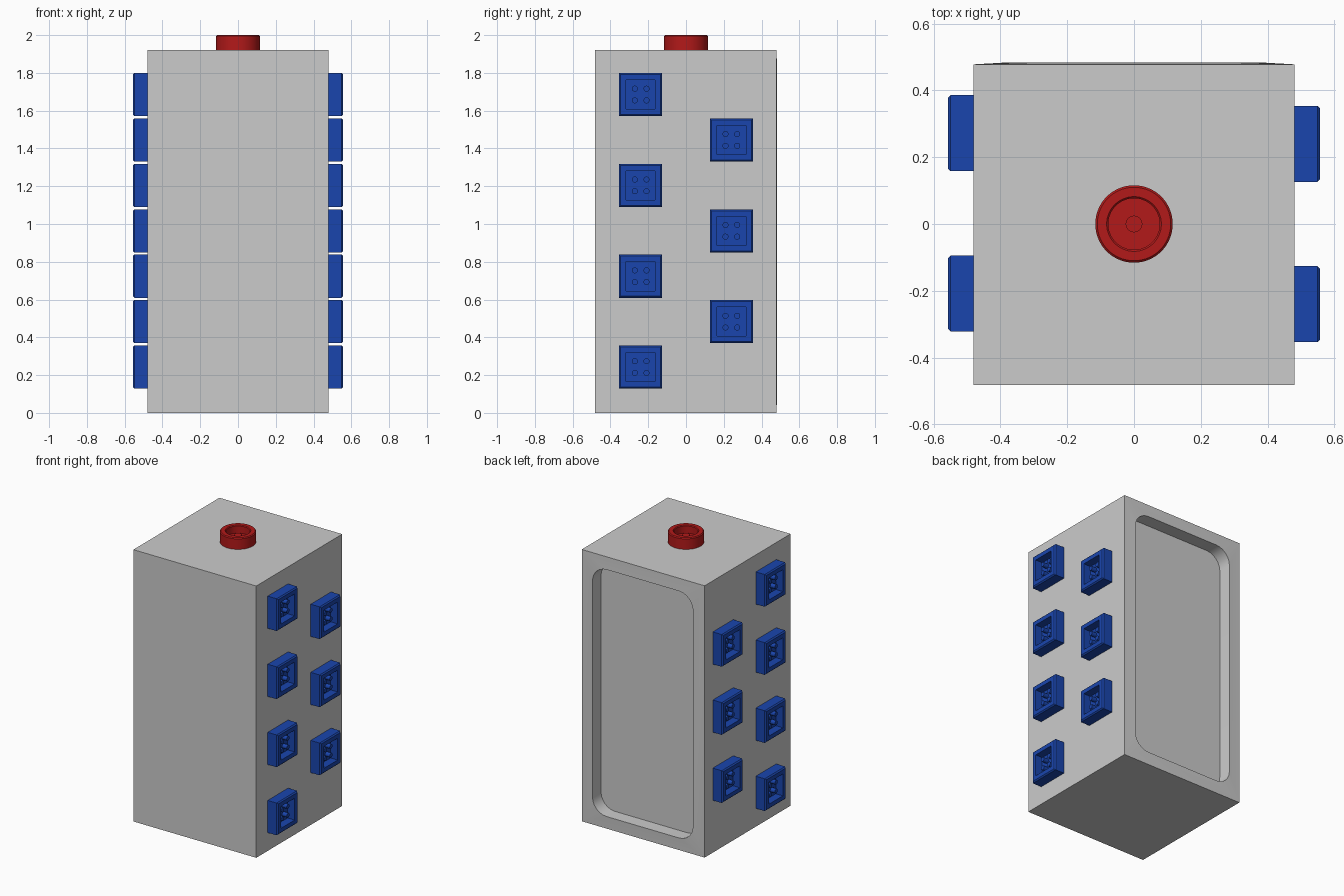
import bpy, bmesh, math
from mathutils import Vector

if "Cube" in bpy.data.objects:
    bpy.data.objects.remove(bpy.data.objects["Cube"])

W, H = 0.48, 1.92            # half width and height of the box
FRONT, BACK, RIM = -0.482, 0.478, 0.483


def material(name, rgb):
    m = bpy.data.materials.new(name)
    m.diffuse_color = (*rgb, 1)
    m.use_nodes = True
    m.node_tree.nodes["Principled BSDF"].inputs["Base Color"].default_value = m.diffuse_color
    return m


def lathe(bm, profile, sides, offset=(0, 0)):
    """Loft (radius, height) rings round z, capped at both ends."""
    k = math.sqrt(2) if sides == 4 else 1     # square: radius = half side
    rings = []
    for r, z in profile:
        ring = []
        for i in range(sides):
            a = 2 * math.pi * (i + 0.5) / sides
            ring.append(bm.verts.new((offset[0] + k * r * math.cos(a),
                                      offset[1] + k * r * math.sin(a), z)))
        rings.append(ring)
    for a, b in zip(rings, rings[1:]):
        for i in range(sides):
            j = (i + 1) % sides
            bm.faces.new((a[i], a[j], b[j], b[i]))
    bm.faces.new(rings[0][::-1])
    bm.faces.new(rings[-1])


def to_mesh(bm, name, mat=None):
    bmesh.ops.recalc_face_normals(bm, faces=bm.faces)
    me = bpy.data.meshes.new(name)
    bm.to_mesh(me)
    bm.free()
    if mat:
        me.materials.append(mat)
    return me


def add(name, me, loc=(0, 0, 0), rot=(0, 0, 0)):
    ob = bpy.data.objects.new(name, me)
    ob.location, ob.rotation_euler = loc, rot
    bpy.context.collection.objects.link(ob)
    return ob


def smooth(ob):
    bpy.ops.object.select_all(action='DESELECT')
    ob.select_set(True)
    bpy.context.view_layer.objects.active = ob
    bpy.ops.object.shade_smooth_by_angle(angle=math.radians(30))


# Body: box whose back carries a rounded recessed panel
def rounded_rect(bm, hx, z0, z1, r, y, seg=6):
    corners = [(hx, z1, 0), (-hx, z1, 90), (-hx, z0, 180), (hx, z0, 270)]
    loops = []
    for x, z, start in corners:
        cx = x - math.copysign(r, x)
        cz = z - r if z == z1 else z + r
        angs = [math.radians(start + 90 * i / seg) for i in range(seg + 1)]
        loops.append([bm.verts.new((cx + r * math.cos(a), y, cz + r * math.sin(a)))
                      for a in angs])
    return loops


bm = bmesh.new()
quad = [(W, H), (-W, H), (-W, 0), (W, 0)]
front = [bm.verts.new((x, FRONT, z)) for x, z in quad]
back = [bm.verts.new((x, BACK, z)) for x, z in quad]
rim = rounded_rect(bm, 0.393, 0.088, H - 0.088, 0.11, RIM)
floor = rounded_rect(bm, 0.393, 0.088, H - 0.088, 0.11, RIM - 0.095)
bm.faces.new(front)
for i in range(4):
    j = (i + 1) % 4
    bm.faces.new((front[i], front[j], back[j], back[i]))
    bm.faces.new((back[i], back[j], rim[j][0], rim[i][-1]))
    for a, b in zip(rim[i], rim[i][1:]):
        bm.faces.new((back[i], b, a))
rim_flat, floor_flat = sum(rim, []), sum(floor, [])
n = len(rim_flat)
for i in range(n):
    j = (i + 1) % n
    bm.faces.new((rim_flat[i], rim_flat[j], floor_flat[j], floor_flat[i]))
bm.faces.new(floor_flat)
smooth(add("body", to_mesh(bm, "body")))

# Top socket: red cup with a centre pin
red = material("red", (0.45, 0.01, 0.01))
bm = bmesh.new()
lathe(bm, [(0.116, 0), (0.116, 0.074), (0.110, 0.08), (0.082, 0.08),
           (0.077, 0.075), (0.077, 0.025)], 48)
lathe(bm, [(0.025, 0.02), (0.025, 0.05)], 24)
smooth(add("top_socket", to_mesh(bm, "top_socket", red), (0, 0, H)))

# Side sockets: square blue cups with four pins, staggered in two columns
blue = material("blue", (0.01, 0.06, 0.42))
bm = bmesh.new()
lathe(bm, [(0.114, 0), (0.114, 0.069), (0.106, 0.077), (0.077, 0.077),
           (0.077, 0.022)], 4)
for u in (-0.031, 0.031):
    for v in (-0.031, 0.031):
        lathe(bm, [(0.016, 0.02), (0.016, 0.058)], 16, (u, v))
socket = to_mesh(bm, "side_socket", blue)
first = True
for side, label, shift in ((1, "right", 0), (-1, "left", 0.032)):
    for row in range(7):
        y = (-0.24 if row % 2 == 0 else 0.24) + shift
        ob = add(f"{label}_socket_{row + 1}", socket,
                 (side * W, y, 0.2425 + 0.2405 * row),
                 (0, side * math.pi / 2, 0))
        if first:
            smooth(ob)
            first = False
